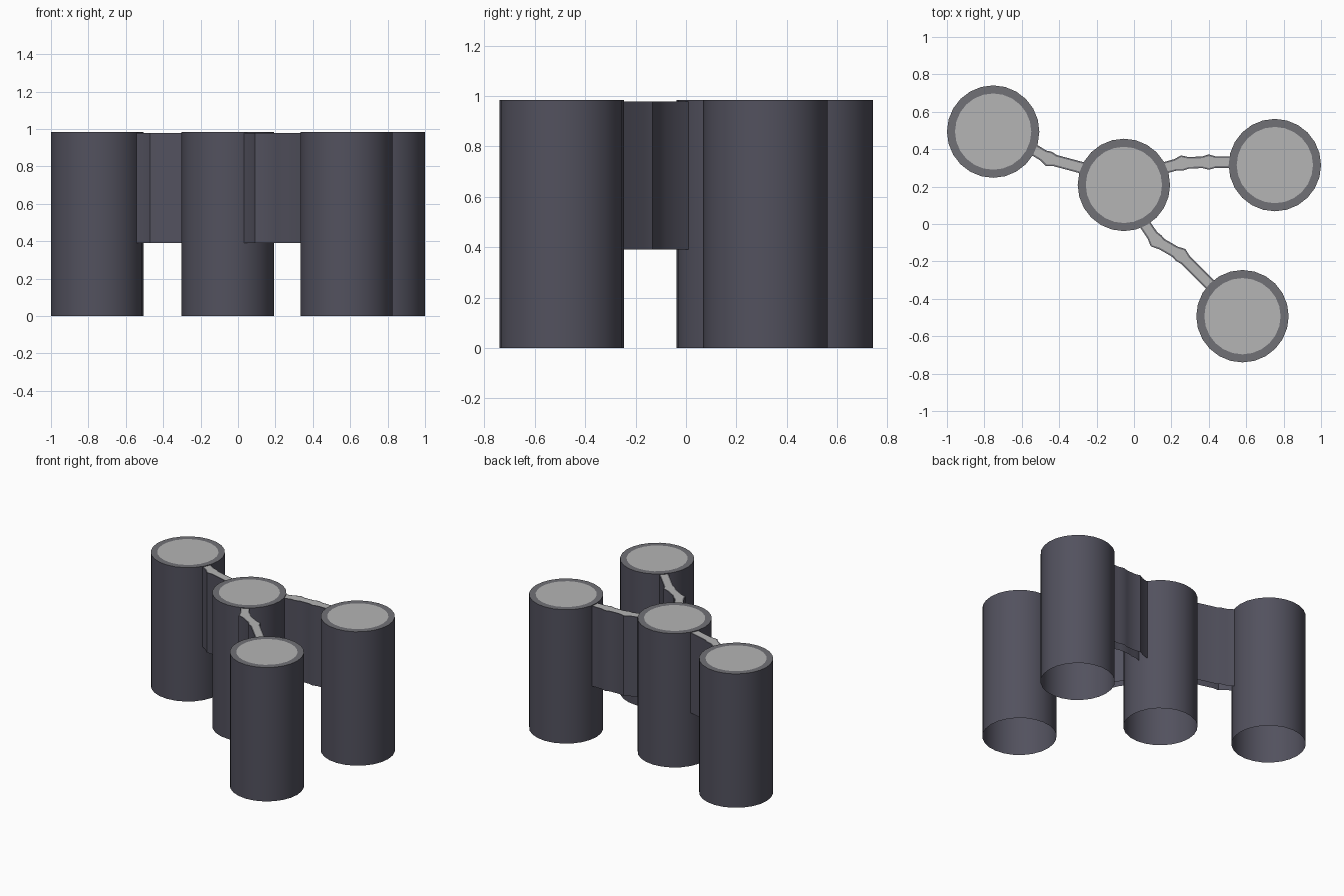
import bpy, bmesh, math
from mathutils import Vector

if "Cube" in bpy.data.objects:
    bpy.data.objects.remove(bpy.data.objects["Cube"])


def material(name, rgb):
    m = bpy.data.materials.new(name)
    m.diffuse_color = (*rgb, 1)
    m.use_nodes = True
    m.node_tree.nodes["Principled BSDF"].inputs["Base Color"].default_value = m.diffuse_color
    return m


WALL = material("dark slate wall", (0.085, 0.083, 0.112))
RIM = material("grey rim", (0.165, 0.165, 0.182))
TOP = material("light grey top", (0.46, 0.46, 0.46))


def finish(name, bm):
    mesh = bpy.data.meshes.new(name)
    bm.to_mesh(mesh)
    bm.free()
    for m in (WALL, RIM, TOP):
        mesh.materials.append(m)
    ob = bpy.data.objects.new(name, mesh)
    bpy.context.collection.objects.link(ob)
    bpy.ops.object.select_all(action='DESELECT')
    ob.select_set(True)
    bpy.context.view_layer.objects.active = ob
    bpy.ops.object.shade_smooth_by_angle(angle=math.radians(40))


def solid(name, outer, inner, z0, z1, strip=False):
    """Open-bottomed shell: counter-clockwise outline, rim band and inset top."""
    bm = bmesh.new()
    low = [bm.verts.new((p.x, p.y, z0)) for p in outer]
    high = [bm.verts.new((p.x, p.y, z1)) for p in outer]
    ins = [bm.verts.new((p.x, p.y, z1)) for p in inner]
    n = len(outer)
    for i in range(n):
        j = (i + 1) % n
        bm.faces.new((low[i], low[j], high[j], high[i])).material_index = 0
        bm.faces.new((high[i], high[j], ins[j], ins[i])).material_index = 1
    if strip:  # long thin top made of quads across the path
        for i in range(n // 2 - 1):
            f = bm.faces.new((ins[i], ins[i + 1], ins[n - 2 - i], ins[n - 1 - i]))
            f.material_index = 2
    else:
        bm.faces.new(ins).material_index = 2
    finish(name, bm)


def circle(cx, cy, r, n=24):
    return [Vector((cx + r * math.cos(i * math.tau / n),
                    cy + r * math.sin(i * math.tau / n))) for i in range(n)]


def bridge(name, points):
    pts = [Vector(p) for p in points]
    # thicken the wall slightly at each bend
    path = [(pts[0], 0.031)]
    for a, b, c in zip(pts, pts[1:], pts[2:]):
        path += [(b + (a - b).normalized() * 0.035, 0.031), (b, 0.041),
                 (b + (c - b).normalized() * 0.035, 0.031)]
    path.append((pts[-1], 0.031))

    def outline(inset):
        right, left = [], []
        for i, (p, w) in enumerate(path):
            d = (path[min(i + 1, len(path) - 1)][0] - path[max(i - 1, 0)][0]).normalized()
            side = Vector((d.y, -d.x)) * (w - inset)
            right.append(p + side)
            left.append(p - side)
        return right + left[::-1]

    solid(name, outline(0), outline(0.009), 0.39, 0.978, strip=True)


# Round towers
for name, x, y in (("left_tower", -0.753, 0.494), ("middle_tower", -0.054, 0.209),
                   ("right_tower", 0.753, 0.315), ("front_tower", 0.580, -0.493)):
    solid(name, circle(x, y, 0.247), circle(x, y, 0.204), 0, 0.983)

# Bent connecting walls, raised above the ground
bridge("left_bridge", [(-0.545, 0.403), (-0.455, 0.348), (-0.265, 0.297)])
bridge("right_bridge", [(0.16, 0.299), (0.257, 0.326), (0.40, 0.331), (0.525, 0.331)])
bridge("front_bridge", [(0.052, 0.008), (0.118, -0.09), (0.25, -0.166), (0.42, -0.338)])
